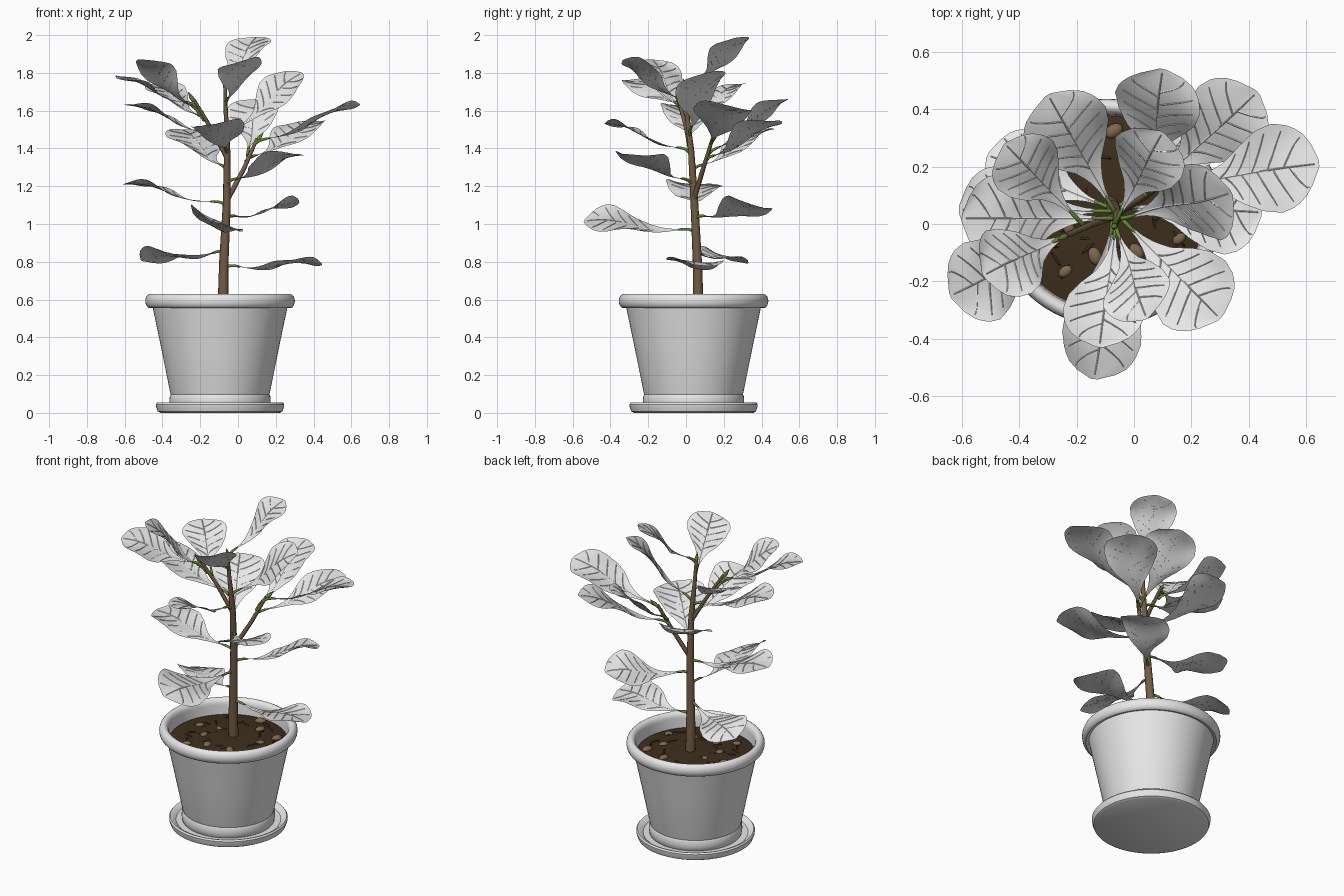
import bpy, bmesh, math, random
from mathutils import Vector, Quaternion, Matrix

random.seed(4)
if "Cube" in bpy.data.objects:
    bpy.data.objects.remove(bpy.data.objects["Cube"])
UP = Vector((0, 0, 1))
POT = Vector((-0.095, 0.04, 0))


def material(name, rgb):
    m = bpy.data.materials.new(name)
    m.use_nodes = True
    m.diffuse_color = (*rgb, 1)
    bsdf = m.node_tree.nodes["Principled BSDF"]
    bsdf.inputs["Base Color"].default_value = (*rgb, 1)
    bsdf.inputs["Roughness"].default_value = 0.7
    return m


WHITE = material("pale white", (0.8, 0.8, 0.8))
BARK = material("bark brown", (0.175, 0.108, 0.06))
GREEN = material("stem green", (0.13, 0.25, 0.04))
SOIL = material("soil brown", (0.047, 0.028, 0.012))
PEBBLE = material("pebble tan", (0.21, 0.135, 0.075))


def finish(name, bm, mat, fix_normals=True):
    if fix_normals:
        bmesh.ops.recalc_face_normals(bm, faces=bm.faces)
    mesh = bpy.data.meshes.new(name)
    bm.to_mesh(mesh)
    bm.free()
    mesh.materials.append(mat)
    ob = bpy.data.objects.new(name, mesh)
    bpy.context.collection.objects.link(ob)
    bpy.ops.object.select_all(action='DESELECT')
    ob.select_set(True)
    bpy.context.view_layer.objects.active = ob
    bpy.ops.object.shade_smooth_by_angle(angle=math.radians(40))


def lathe(name, profile, mat):
    bm = bmesh.new()
    vs = [bm.verts.new(POT + Vector((r, 0, z))) for r, z in profile]
    es = [bm.edges.new(pair) for pair in zip(vs, vs[1:])]
    bmesh.ops.spin(bm, geom=vs + es, cent=POT, axis=UP, angle=math.tau, steps=64)
    bmesh.ops.remove_doubles(bm, verts=bm.verts, dist=0.0005)
    finish(name, bm, mat)


def tube(name, pts, radii, mat, sides=10):
    bm = bmesh.new()
    pts = [Vector(p) for p in pts]
    rings = []
    for i, (p, r) in enumerate(zip(pts, radii)):
        d = pts[min(i + 1, len(pts) - 1)] - pts[max(i - 1, 0)]
        q = d.to_track_quat('Z', 'Y')
        angles = [math.tau * k / sides for k in range(sides)]
        rings.append([bm.verts.new(p + q @ Vector((r * math.cos(a), r * math.sin(a), 0)))
                      for a in angles])
    for a, b in zip(rings, rings[1:]):
        for k in range(sides):
            j = (k + 1) % sides
            bm.faces.new((a[k], a[j], b[j], b[k]))
    bm.faces.new(rings[0][::-1])
    bm.faces.new(rings[-1])
    finish(name, bm, mat)


# Saucer and pot
lathe("saucer", [(0, 0), (0.315, 0), (0.33, 0.008), (0.338, 0.03), (0.34, 0.045), (0.333, 0.054),
                 (0.32, 0.05), (0.3, 0.032), (0, 0.028)], WHITE)
rim = [(0.369 + 0.027 * math.cos(a), 0.592 + 0.038 * math.sin(a))
       for a in [math.radians(d) for d in range(-80, 181, 20)]]
lathe("pot", [(0, 0.025), (0.255, 0.025), (0.264, 0.035), (0.268, 0.06), (0.266, 0.088),
              (0.261, 0.098), (0.264, 0.108), (0.315, 0.36), (0.357, 0.56)] + rim
      + [(0.335, 0.5), (0, 0.5)], WHITE)

# Soil, slightly mounded, with pebbles and bark chips
lathe("soil", [(0.342, 0.535), (0.3, 0.545), (0.15, 0.552), (0, 0.555)], SOIL)


def scatter(name, count, size, mat):
    bm = bmesh.new()
    for i in range(count):
        a, r = 4.1 + 2.4 * i, 0.29 * math.sqrt((i * 0.618 + 0.65) % 0.9 + 0.1)
        k = random.uniform(0.8, 1.2)
        move = Matrix.Translation(POT + Vector((r * math.cos(a), r * math.sin(a), 0.549)))
        turn = Matrix.Rotation(random.uniform(0, math.tau), 4, 'Z')
        scale = Matrix.Diagonal((*(Vector(size) * k), 1))
        bmesh.ops.create_icosphere(bm, subdivisions=2, radius=1, matrix=move @ turn @ scale)
    finish(name, bm, mat)


scatter("pebbles", 13, (0.03, 0.021, 0.016), PEBBLE)
scatter("bark_chips", 40, (0.03, 0.005, 0.007), SOIL)

# Trunk and two branches
tube("trunk", [(-0.08, 0.068, 0.5), (-0.075, 0.06, 0.8), (-0.06, 0.045, 1.1), (-0.057, 0.028, 1.38),
               (-0.064, 0.005, 1.58), (-0.068, -0.005, 1.72)],
     [0.03, 0.025, 0.021, 0.017, 0.012, 0.009], BARK)
tube("left_branch", [(-0.055, 0.042, 1.13), (0.03, 0.09, 1.29), (0.1, 0.14, 1.45)],
     [0.014, 0.012, 0.009], BARK)
tube("right_branch", [(-0.058, 0.03, 1.35), (-0.145, 0, 1.51), (-0.235, -0.04, 1.66)],
     [0.013, 0.011, 0.009], BARK)

# Green growing tips
for name, p, d in [("trunk_bud", (-0.068, -0.005, 1.71), (0, -0.01, 0.06)),
                   ("left_bud", (0.1, 0.14, 1.44), (0.035, 0.025, 0.045)),
                   ("right_bud", (-0.235, -0.04, 1.65), (-0.03, -0.015, 0.05))]:
    p, d = Vector(p), Vector(d)
    tube(name, [p, p + d * 0.4, p + d], [0.009, 0.011, 0.001], GREEN)

# Leaf outline: half width along the blade
OUTLINE = [(0, 0.006), (0.1, 0.011), (0.2, 0.024), (0.32, 0.05), (0.45, 0.097), (0.59, 0.133),
           (0.73, 0.148), (0.84, 0.135), (0.92, 0.102), (0.97, 0.058), (1, 0.012)]


def half_width(t):
    for (a, wa), (b, wb) in zip(OUTLINE, OUTLINE[1:]):
        if t <= b:
            return wa + (wb - wa) * (t - a) / (b - a)
    return OUTLINE[-1][1]


def leaf(index, node, tip, roll):
    node, tip = Vector(node), Vector(tip)
    base = node.lerp(tip, 0.12) + UP * 0.006
    axis = tip - base
    d = axis.normalized()
    side = Quaternion(d, math.radians(roll)) @ d.cross(UP).normalized()
    n = side.cross(d)
    size = min(1.05, axis.length / 0.435)
    phase = index * 1.7

    def surf(t, s):
        bend = -0.016 * math.sin(math.tau * t)
        edge = s * s * half_width(t) * (0.08 + 0.13 * math.sin(9 * t + phase + 1.5 * s))
        return base + axis * t + side * (s * half_width(t) * size) + n * (bend + edge) * size

    bm = bmesh.new()
    rows, cols = 22, 8
    grid = [[bm.verts.new(surf(i / rows, 2 * j / cols - 1)) for j in range(cols + 1)]
            for i in range(rows + 1)]
    for a, b in zip(grid, grid[1:]):
        for j in range(cols):
            bm.faces.new((a[j], a[j + 1], b[j + 1], b[j]))

    # Veins: thin raised ridges on the upper face
    def vein(path, width):
        pts = [surf(t, s) for t, s in path]
        last = None
        for i, p in enumerate(pts):
            run = pts[min(i + 1, len(pts) - 1)] - pts[max(i - 1, 0)]
            across = run.cross(n).normalized() * width * (1 - 0.6 * i / len(pts))
            row = [bm.verts.new(q) for q in (p - across, p + n * 0.0022, p + across)]
            if last:
                for k in (0, 1):
                    bm.faces.new((last[k], last[k + 1], row[k + 1], row[k]))
            last = row

    vein([(0.97 * i / 22, 0) for i in range(23)], 0.005)
    for k in range(5):
        for sign in (-1, 1):
            start = 0.31 + 0.118 * k + 0.02 * sign
            vein([(start + 0.13 * q, sign * 0.85 * q) for q in [i / 6 for i in range(7)]], 0.003)
    finish(f"leaf_{index}", bm, WHITE, fix_normals=False)

    mid = node.lerp(surf(0, 0), 0.5) + UP * 0.006
    tube(f"leaf_stalk_{index}", [node, mid, surf(0, 0), surf(0.05, 0)],
         [0.009, 0.0075, 0.007, 0.003], GREEN)


# Leaves: stalk root, tip, roll in degrees
LEAVES = [
    ((-0.07, 0.05, 0.85), (-0.51, 0.24, 0.805), 12),
    ((-0.07, 0.06, 0.77), (0.445, 0.04, 0.785), -8),
    ((-0.07, 0.05, 0.96), (-0.14, -0.54, 1.015), -22),
    ((-0.06, 0.05, 1.03), (0.28, 0.41, 1.085), -14),
    ((-0.06, 0.045, 1.1), (-0.61, 0.05, 1.21), 0),
    ((-0.055, 0.03, 1.215), (0.3, -0.33, 1.37), 0),
    ((-0.06, 0.03, 1.28), (-0.3, 0.45, 1.5), 0),
    ((-0.06, 0.02, 1.38), (-0.12, -0.43, 1.53), 5),
    ((-0.06, 0.02, 1.45), (-0.6, 0.02, 1.63), 0),
    ((-0.06, 0.015, 1.46), (0.34, 0.11, 1.8), 23),
    ((-0.067, 0, 1.63), (0.045, -0.33, 1.87), 15),
    ((-0.068, 0, 1.71), (0.1, 0.32, 1.99), -7),
    ((0.08, 0.13, 1.42), (0.645, 0.21, 1.63), -10),
    ((0.04, 0.1, 1.33), (0.43, 0.46, 1.545), 4),
    ((0.05, 0.11, 1.36), (0.1, 0.54, 1.66), -8),
    ((-0.22, -0.03, 1.62), (-0.64, -0.25, 1.77), -12),
    ((-0.2, -0.02, 1.58), (-0.525, -0.18, 1.87), 10),
    ((-0.18, 0, 1.55), (-0.45, 0.28, 1.74), 0),
]
for i, (node, tip, roll) in enumerate(LEAVES, 1):
    leaf(i, node, tip, roll)
